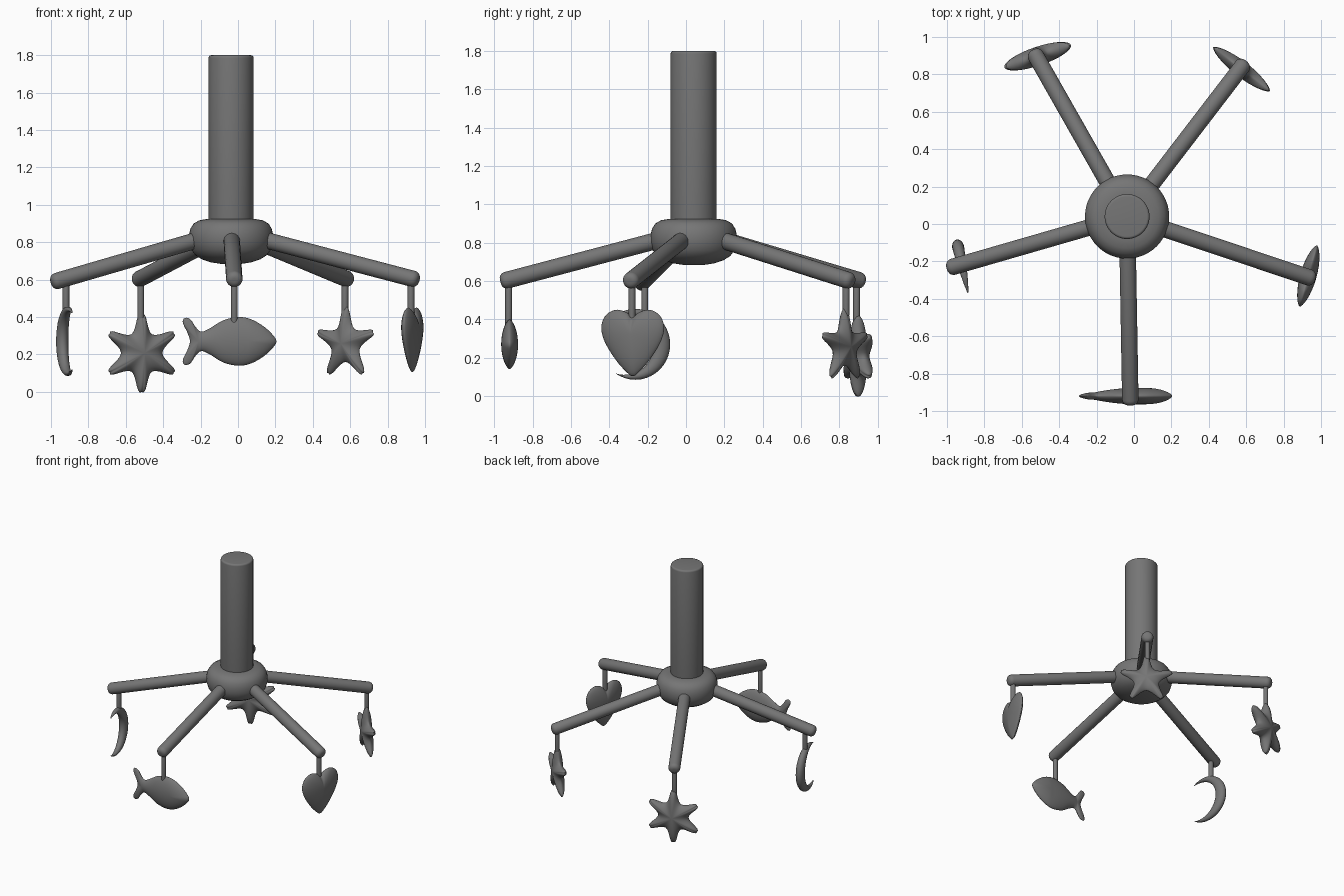
import bpy, bmesh
from math import sin, cos, pi, radians, copysign
from mathutils import Vector

if "Cube" in bpy.data.objects:
    bpy.data.objects.remove(bpy.data.objects["Cube"])

grey = bpy.data.materials.new("plain grey")
grey.use_nodes = True
grey.diffuse_color = (0.18, 0.18, 0.18, 1)
grey.node_tree.nodes["Principled BSDF"].inputs["Base Color"].default_value = (0.18, 0.18, 0.18, 1)


def skin(name, rows, angle=60):
    """Join rows of points, each a closed loop, into one smooth surface."""
    bm = bmesh.new()
    loops = [[bm.verts.new(p) for p in row] for row in rows]
    for r, s in zip(loops, loops[1:]):
        for i in range(len(r)):
            j = (i + 1) % len(r)
            bm.faces.new((r[i], r[j], s[j], s[i]))
    bmesh.ops.remove_doubles(bm, verts=bm.verts, dist=0.0002)
    bmesh.ops.recalc_face_normals(bm, faces=bm.faces)
    mesh = bpy.data.meshes.new(name)
    bm.to_mesh(mesh)
    bm.free()
    mesh.materials.append(grey)
    obj = bpy.data.objects.new(name, mesh)
    bpy.context.collection.objects.link(obj)
    bpy.ops.object.select_all(action='DESELECT')
    obj.select_set(True)
    bpy.context.view_layer.objects.active = obj
    bpy.ops.object.shade_smooth_by_angle(angle=radians(angle))
    return obj


def lathe(name, profile, base, axis, sides):
    """Spin (radius, height) points round an axis through base."""
    turn = Vector((0, 0, 1)).rotation_difference(axis)
    skin(name, [[base + turn @ Vector((r * cos(2 * pi * i / sides), r * sin(2 * pi * i / sides), h))
                 for i in range(sides)] for r, h in profile])


def rod(name, a, b, radius, edge, sides=24):
    """Cylinder from a to b with rounded rims."""
    a, b = Vector(a), Vector(b)
    arc = [(radius - edge + edge * sin(k * pi / 10), edge - edge * cos(k * pi / 10)) for k in range(6)]
    length = (b - a).length
    profile = [(0, 0)] + arc + [(r, length - h) for r, h in reversed(arc)] + [(0, length)]
    lathe(name, profile, a, (b - a).normalized(), sides)


def smooth_loop(pts, steps=6):
    """Closed smooth curve through a few points."""
    out, n = [], len(pts)
    for i in range(n):
        p0, p1, p2, p3 = (Vector(pts[(i + k) % n]) for k in (-1, 0, 1, 2))
        for s in range(steps):
            t = s / steps
            out.append(p1 + 0.5 * t * (p2 - p0 + t * (2 * p0 - 5 * p1 + 4 * p2 - p3
                                                      + t * (3 * (p1 - p2) + p3 - p0))))
    return out


def puff(name, centre, facing, outline, spine, half, power=0.65, layers=16):
    """Pillow an outline: each point swells towards its spine point (u, v, fullness)."""
    centre = Vector(centre)
    u = Vector((facing[0], facing[1], 0)).normalized()
    n = Vector((-u.y, u.x, 0))
    rows = []
    for k in range(layers + 1):
        a = pi * k / layers
        t = sin(a)
        w = copysign(abs(cos(a)) ** (2 * power), cos(a)) * half
        rows.append([centre + u * (sx + (x - sx) * t) + Vector((0, 0, sy + (y - sy) * t)) + n * w * f
                     for (x, y), (sx, sy, f) in zip(outline, spine)])
    skin(name, rows, 80)


def star(name, centre, facing, points, outer, inner, half, power):
    pts = []
    for i in range(points):
        a = pi / 2 + 2 * pi * i / points
        for da, r in ((-0.09, outer * 0.97), (0, outer), (0.09, outer * 0.97), (pi / points, inner)):
            pts.append((r * cos(a + da), r * sin(a + da)))
    outline = smooth_loop(pts, 5)
    puff(name, centre, facing, outline, [(0, 0, 1)] * len(outline), half, power)


# Pole and hub
hub = Vector((-0.037, 0.04, 0))
rod("pole", hub + Vector((0, 0, 0.86)), hub + Vector((0, 0, 1.8)), 0.12, 0.014, 48)
hub_profile = [(0, 0.683), (0.06, 0.685), (0.11, 0.693), (0.155, 0.708), (0.19, 0.73), (0.213, 0.76),
               (0.225, 0.80), (0.225, 0.84), (0.217, 0.873), (0.2, 0.9), (0.17, 0.917), (0.13, 0.924), (0, 0.925)]
lathe("hub", hub_profile, hub, Vector((0, 0, 1)), 48)

# Arms and hanging strings
hangers = {"moon": (-0.92, -0.215, 0.42, 0.04), "fish": (-0.02, -0.925, 0.37, 0), "heart": (0.925, -0.282, 0.38, 0),
           "five_point_star": (0.572, 0.835, 0.42, 0), "six_point_star": (-0.52, 0.89, 0.38, 0)}
for name, (x, y, low, extra) in hangers.items():
    top = Vector((x, y, 0.607))
    away = (Vector((x, y, 0)) - hub).normalized()
    start = hub + away * 0.14 + Vector((0, 0, 0.825))
    end = top + (top - start).normalized() * (0.044 + extra)
    rod(name + "_arm", start, end, 0.044, 0.032)
    rod(name + "_string", (x, y, low), (x, y, 0.6), 0.018, 0.004, 16)

# Star charms
star("five_point_star", (0.575, 0.828, 0.258), (0.29, -0.225), 5, 0.195, 0.098, 0.042, 0.65)
star("six_point_star", (-0.515, 0.897, 0.208), (0.355, 0.12), 6, 0.208, 0.115, 0.05, 0.5)

# Heart charm
half_heart = [(0.035, 0.157), (0.09, 0.17), (0.145, 0.142), (0.17, 0.08), (0.15, 0), (0.085, -0.1), (0.022, -0.165)]
heart = smooth_loop([(0, 0.133)] + half_heart + [(0, -0.174)] + [(-x, y) for x, y in reversed(half_heart)])
puff("heart", (0.932, -0.278, 0.28), (0.09, 0.32), heart, [(0, 0.04, 1)] * len(heart), 0.044)

# Fish charm
back = [(0.19, 0.03), (0.14, 0.078), (0.07, 0.118), (0, 0.13), (-0.08, 0.112), (-0.15, 0.07), (-0.195, 0.052),
        (-0.225, 0.075), (-0.255, 0.118), (-0.285, 0.125), (-0.295, 0.1), (-0.27, 0.045)]
fish = smooth_loop([(0.205, 0)] + back + [(-0.257, 0)] + [(x, -y) for x, y in reversed(back)])
fish_spine = []
for x, y in fish:
    s = min(max(x, -0.21), 0.06)
    fish_spine.append((s, 0, 1 - 0.55 * (max(0, 0.02 - s) / 0.23) ** 2))
puff("fish", (0, -0.92, 0.27), (1, 0), fish, fish_spine, 0.044)

# Crescent moon charm
steps = 28
sweep = [radians(-125 + 250 * i / steps) for i in range(steps + 1)]
rim = [(0.185 * cos(a), 0.185 * sin(a)) for a in sweep]
hollow = [(-0.059 + 0.159 * cos(a * 107 / 125), 0.159 * sin(a * 107 / 125)) for a in sweep]
middle = [((p[0] + q[0]) / 2, (p[1] + q[1]) / 2, max(0.04, cos(a * 90 / 125)) ** 0.7)
          for p, q, a in zip(rim, hollow, sweep)]
puff("moon", (-0.91, -0.264, 0.27), (-0.21, 0.978), rim + hollow[::-1], middle + middle[::-1], 0.032, 0.5)
